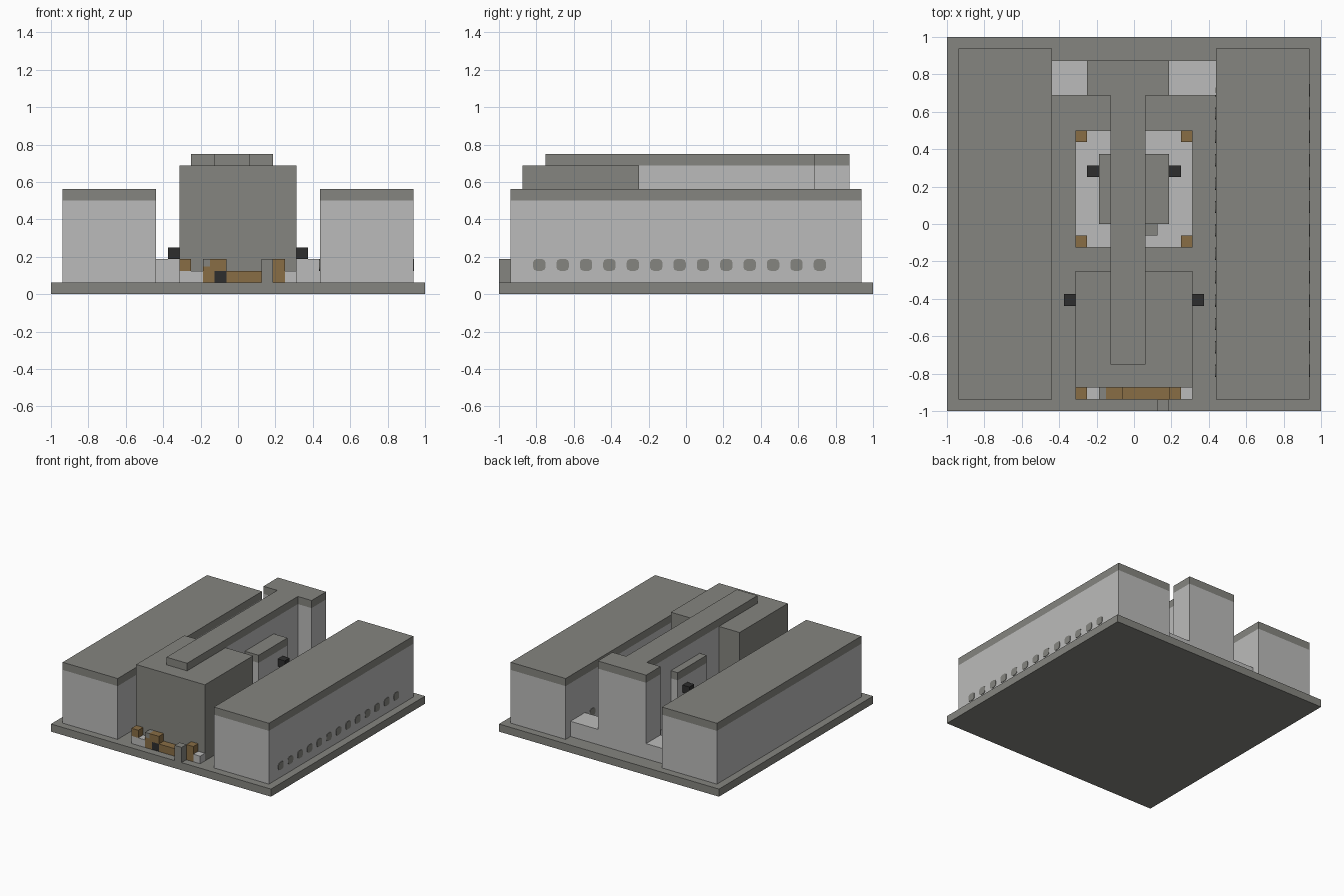
import bpy, bmesh
from mathutils import Vector

if "Cube" in bpy.data.objects:
    bpy.data.objects.remove(bpy.data.objects["Cube"], do_unlink=True)

U = 1 / 16  # building module


def material(name, rgb):
    m = bpy.data.materials.new(name)
    m.use_nodes = True
    m.diffuse_color = (*rgb, 1)
    m.node_tree.nodes["Principled BSDF"].inputs["Base Color"].default_value = (*rgb, 1)
    return m


STONE = material("dark_stone", (0.235, 0.235, 0.215))
PALE = material("pale_stone", (0.5, 0.5, 0.495))
WOOD = material("brown_wood", (0.25, 0.155, 0.06))
BLACK = material("black", (0.027, 0.027, 0.027))


def box(name, mat, x, y, z, round_x=0):
    """Box from (low, high) ranges in modules; round_x rounds its edges along x."""
    lo, hi = (Vector(v) * U for v in zip(x, y, z))
    bm = bmesh.new()
    bmesh.ops.create_cube(bm, size=1)
    for v in bm.verts:
        v.co = [(lo[i] + hi[i]) / 2 + v.co[i] * (hi[i] - lo[i]) for i in range(3)]
    if round_x:
        along = [e for e in bm.edges if abs(e.verts[0].co.x - e.verts[1].co.x) > 1e-5]
        bmesh.ops.bevel(bm, geom=along, offset=round_x * U, segments=2,
                        profile=0.5, affect='EDGES')
    mesh = bpy.data.meshes.new(name)
    bm.to_mesh(mesh)
    bm.free()
    mesh.materials.append(mat)
    ob = bpy.data.objects.new(name, mesh)
    bpy.context.collection.objects.link(ob)
    return ob


def pair(name, mat, x, y, z):
    """Mirrored boxes on both sides of the centre line."""
    box("left_" + name, mat, x, y, z)
    box("right_" + name, mat, (-x[1], -x[0]), y, z)


# Ground slab and the two long side wings
box("ground_slab", STONE, (-16, 16), (-16, 16), (0, 1))
pair("wing_wall", PALE, (7, 15), (-15, 15), (1, 8))
pair("wing_roof", STONE, (7, 15), (-15, 15), (8, 9))

# Round ports on both long faces of the left wing
for i in range(13):
    y = -12.55 + 2 * i
    for side, x in (("outer", 15), ("inner", 7)):
        box(f"{side}_port_{i + 1}", STONE, (x - 0.06, x + 0.06),
            (y - 0.53, y + 0.53), (2, 3), round_x=0.3)

# Front hall with lamps
box("front_hall", STONE, (-5, 5), (-14, -4), (1, 11))
pair("hall_lamp", BLACK, (5, 6), (-7, -6), (3, 4))

# Spine wall, rear tower and their roofs
box("spine_wall", PALE, (-2, 1), (-4, 11), (1, 11))
box("spine_roof", STONE, (-2, 1), (-12, 11), (11, 12))
box("rear_tower", PALE, (-4, 3), (11, 14), (1, 11))
box("rear_roof", STONE, (-4, 3), (11, 14), (11, 12))
box("right_rear_plinth", PALE, (-7, -4), (11, 14), (1, 3))
box("left_rear_plinth", PALE, (3, 7), (11, 14), (1, 3))

# Middle block on a terrace with corner posts
box("terrace", PALE, (-5, 5), (-2, 8), (1, 2))
box("middle_block", PALE, (-3, 3), (0, 6), (2, 8))
box("middle_roof", STONE, (-3, 3), (0, 6), (8, 9))
box("terrace_step", STONE, (1, 2), (-1, 0), (2, 3))
pair("middle_lamp", BLACK, (3, 4), (4, 5), (6, 7))
for place, y in (("front_post", -2), ("rear_post", 7)):
    pair(place, WOOD, (4, 5), (y, y + 1), (2, 3))

# Entrance furniture along the front of the hall
FRONT = (-15, -14)
box("right_plinth", PALE, (-5, -3), FRONT, (1, 2))
box("right_crate", WOOD, (-5, -4), FRONT, (2, 3))
box("left_plinth", PALE, (4, 5), FRONT, (1, 2))
box("oven_side", WOOD, (-3, -2), FRONT, (1, 2.35))
box("oven_corner", STONE, (-3, -2.4), FRONT, (2.35, 3))
box("oven_shoulder", WOOD, (-2.4, -2), FRONT, (2.35, 3))
box("oven_top", WOOD, (-2, -1), FRONT, (2, 3))
box("oven_mouth", BLACK, (-2, -1), FRONT, (1, 2))
box("bench", WOOD, (-1, 3), FRONT, (1, 2))
box("cabinet", WOOD, (3, 4), FRONT, (1, 3))
box("gate_pillar", STONE, (2, 3), (-16, -15), (1, 3))
